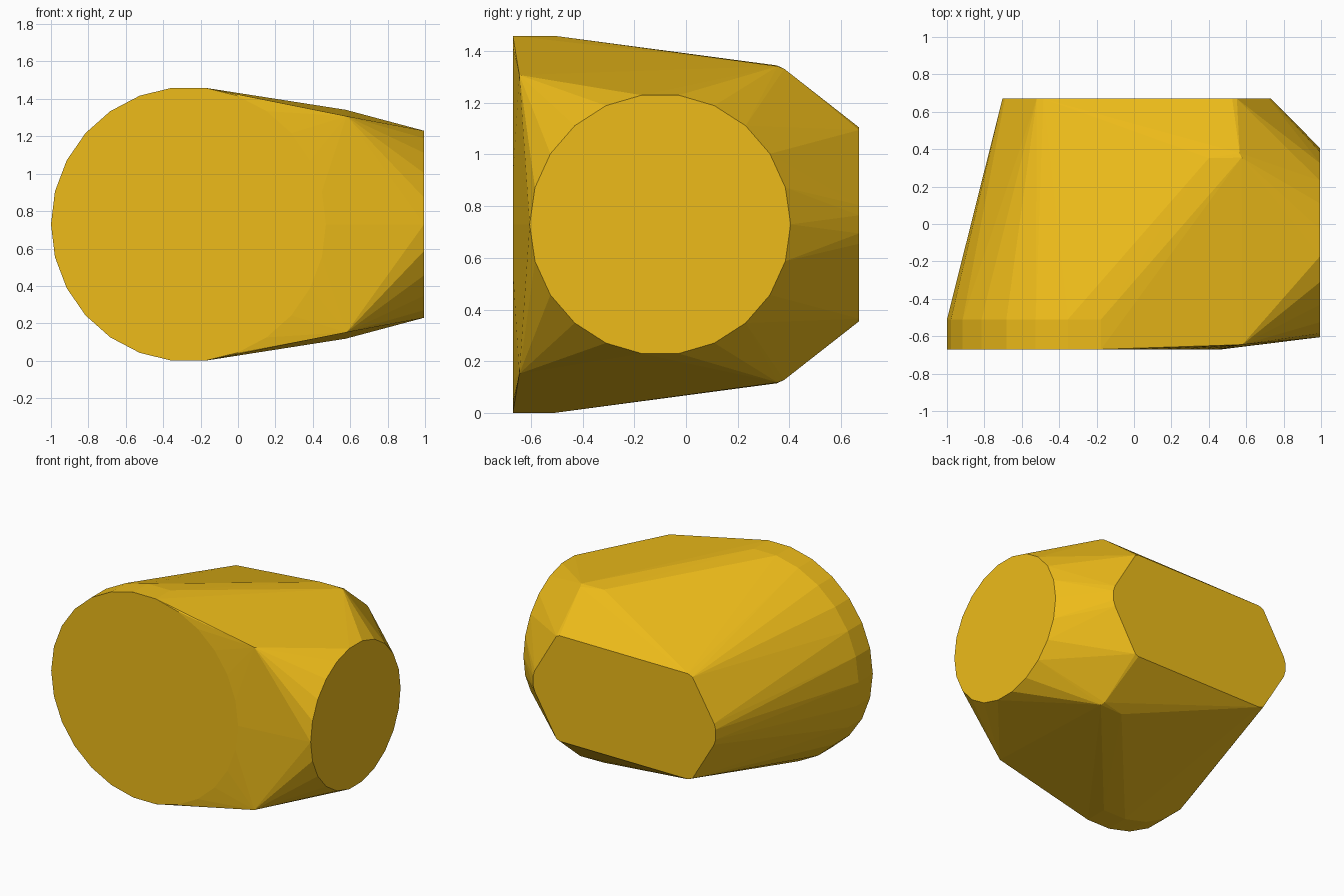
import bpy, bmesh
from math import cos, sin, pi, radians

if "Cube" in bpy.data.objects:
    bpy.data.objects.remove(bpy.data.objects["Cube"])

ZC = 0.73  # height of the horizontal symmetry plane


def circle(n, r):
    return [(r * cos(2 * pi * i / n), r * sin(2 * pi * i / n)) for i in range(n)]


points = []

# Front disc: short 26-sided drum facing -y
for y in (-0.67, -0.51):
    points += [(-0.265 + u, y, ZC + v) for u, v in circle(26, 0.735)]

# Right disc: very thin 22-sided drum facing +x
for x in (0.988, 0.995):
    points += [(x, -0.1 + u, ZC + v) for u, v in circle(22, 0.505)]

# Back face: elongated hexagon with eased corners; plus shoulder points
back = [(0.55, 0.365), (0.525, 0.375), (-0.485, 0.375), (-0.52, 0.36),
        (0.72, 0.075), (0.733, 0.035), (-0.69, 0.075), (-0.703, 0.035)]
shoulders = [(0.575, 0.355, 0.612), (0.4, 0.352, 0.615),
             (0.565, 0.38, 0.602), (0.58, -0.645, 0.578)]
for s in (1, -1):
    points += [(x, 0.67, ZC + s * z) for x, z in back]
    points += [(x, y, ZC + s * z) for x, y, z in shoulders]

# Body: convex skin stretched over all profiles
bm = bmesh.new()
for p in points:
    bm.verts.new(p)
hull = bmesh.ops.convex_hull(bm, input=bm.verts[:])
loose = [v for v in bm.verts if not v.link_faces]
bmesh.ops.delete(bm, geom=loose, context='VERTS')
bmesh.ops.dissolve_limit(bm, angle_limit=radians(0.5), verts=bm.verts[:], edges=bm.edges[:])
bmesh.ops.recalc_face_normals(bm, faces=bm.faces[:])
low = min(v.co.z for v in bm.verts)
bmesh.ops.translate(bm, verts=bm.verts[:], vec=(0, 0, -low))

mesh = bpy.data.meshes.new("faceted_body")
bm.to_mesh(mesh)
bm.free()
body = bpy.data.objects.new("faceted_body", mesh)
bpy.context.collection.objects.link(body)

# Golden yellow
gold = bpy.data.materials.new("golden_yellow")
gold.diffuse_color = (0.85, 0.5, 0.01, 1)
gold.use_nodes = True
gold.node_tree.nodes["Principled BSDF"].inputs["Base Color"].default_value = gold.diffuse_color
mesh.materials.append(gold)
